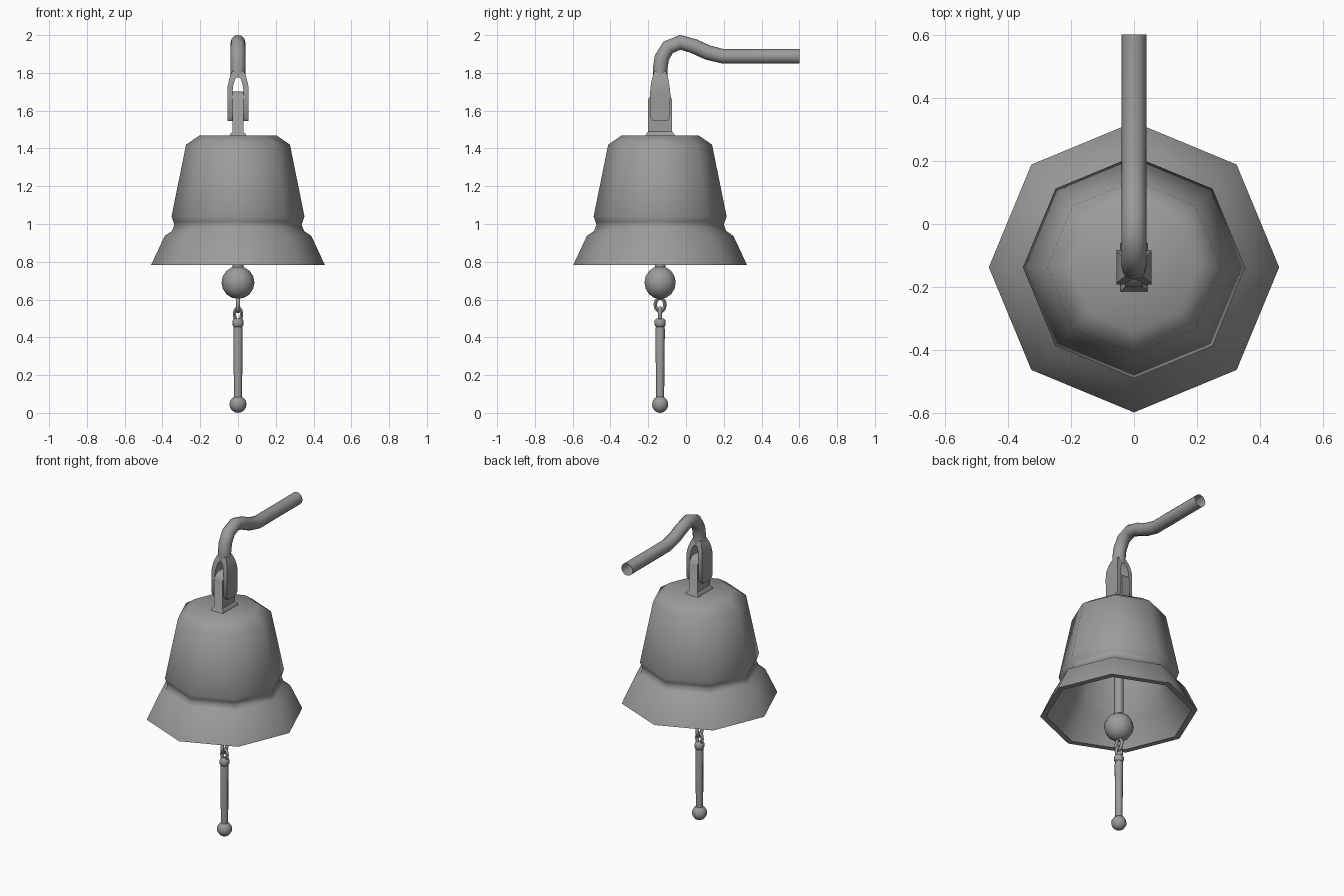
import bpy, bmesh, math
from mathutils import Vector

if "Cube" in bpy.data.objects:
    bpy.data.objects.remove(bpy.data.objects["Cube"])

CY = -0.137  # the bell hangs on this y

metal = bpy.data.materials.new("grey_metal")
metal.use_nodes = True
GREY = (0.33, 0.33, 0.33, 1)
metal.diffuse_color = GREY
metal.node_tree.nodes["Principled BSDF"].inputs["Base Color"].default_value = GREY


def finish(name, bm, angle=60):
    bmesh.ops.remove_doubles(bm, verts=bm.verts, dist=0.0005)
    bmesh.ops.recalc_face_normals(bm, faces=bm.faces)
    mesh = bpy.data.meshes.new(name)
    bm.to_mesh(mesh)
    bm.free()
    mesh.materials.append(metal)
    obj = bpy.data.objects.new(name, mesh)
    bpy.context.collection.objects.link(obj)
    bpy.ops.object.select_all(action="DESELECT")
    obj.select_set(True)
    bpy.context.view_layer.objects.active = obj
    bpy.ops.object.shade_smooth_by_angle(angle=math.radians(angle))
    return obj


def bridge(bm, rings, closed=False):
    """Join equal rings of points with quads."""
    loops = [[bm.verts.new(p) for p in ring] for ring in rings]
    pairs = list(zip(loops, loops[1:])) + ([(loops[-1], loops[0])] if closed else [])
    n = len(loops[0])
    for a, b in pairs:
        for i in range(n):
            j = (i + 1) % n
            bm.faces.new((a[i], a[j], b[j], b[i]))
    return loops


def lathe(name, profile, sides=8, angle=60):
    """Spin a (radius, z) profile around the bell axis."""
    bm = bmesh.new()
    verts = [bm.verts.new((r, CY, z)) for r, z in profile]
    edges = [bm.edges.new(pair) for pair in zip(verts, verts[1:])]
    bmesh.ops.spin(bm, geom=verts + edges, cent=(0, CY, 0), axis=(0, 0, 1),
                   angle=math.tau, steps=sides, use_merge=True)
    return finish(name, bm, angle)


def tube(name, path, radius, side, sides=8, closed=False):
    """Sweep a circle along a planar path; side is the plane's normal."""
    pts = [Vector(p) for p in path]
    side = Vector(side)
    rings = []
    for i, p in enumerate(pts):
        before = pts[i - 1] if closed or i else p
        after = pts[(i + 1) % len(pts)] if closed or i < len(pts) - 1 else p
        up = side.cross((after - before).normalized())
        rings.append([p + radius * (math.cos(a) * side + math.sin(a) * up)
                      for a in (math.tau * k / sides for k in range(sides))])
    bm = bmesh.new()
    bridge(bm, rings, closed)
    return finish(name, bm)


def box_stack(name, levels):
    """Stack rectangles (z, x0, x1, half depth) into a block."""
    bm = bmesh.new()
    loops = bridge(bm, [[(x0, CY - h, z), (x1, CY - h, z), (x1, CY + h, z), (x0, CY + h, z)]
                        for z, x0, x1, h in levels])
    bm.faces.new(loops[0])
    bm.faces.new(loops[-1])
    return finish(name, bm, 40)


def eye(name, z, half_width, half_height, wire, across):
    """Small oval link lying in the xz or yz plane."""
    path = []
    for k in range(10):
        a = math.tau * k / 10
        u, w = half_width * math.cos(a), z + half_height * math.sin(a)
        path.append((u, CY, w) if across else (0, CY + u, w))
    tube(name, path, wire, (0, 1, 0) if across else (1, 0, 0), 6, True)


# Octagonal bell shell, outside then inside
lathe("bell_shell", [
    (0, 1.468), (0.205, 1.468), (0.275, 1.42), (0.352, 1.04), (0.342, 1.012),
    (0.337, 0.996), (0.35, 0.963), (0.388, 0.937), (0.46, 0.783),
    (0.425, 0.783), (0.35, 0.93), (0.31, 0.98), (0.235, 1.40), (0, 1.42)])

# Lug on the crown of the bell, flared at the foot
box_stack("crown_lug", [
    (1.46, -0.045, 0.045, 0.08), (1.475, -0.042, 0.042, 0.075),
    (1.49, -0.029, 0.029, 0.063), (1.66, -0.029, 0.029, 0.063),
    (1.69, -0.029, 0.029, 0.045), (1.702, -0.029, 0.029, 0.025)])

# Fork arms gripping the lug
for label, s in (("left", 1), ("right", -1)):
    box_stack(f"{label}_fork_arm", [
        (z, s * x0, s * x1, h) for z, x0, x1, h in (
            (1.545, 0.03, 0.055, 0.037), (1.565, 0.03, 0.055, 0.052),
            (1.69, 0.03, 0.055, 0.054), (1.73, 0.026, 0.055, 0.05),
            (1.765, 0.016, 0.047, 0.044), (1.785, 0, 0.041, 0.038),
            (1.81, 0, 0.03, 0.03))])

# Pin through the fork and lug
lug_pin = [(x, CY, 1.62) for x in (-0.05, 0.05)]
tube("lug_pin", lug_pin, 0.02, (0, 1, 0))

# Bent hanger rod, open at the far end
hanger = [(CY, 1.775), (-0.137, 1.82), (-0.128, 1.88), (-0.095, 1.935), (-0.03, 1.962),
          (0.04, 1.942), (0.115, 1.908), (0.195, 1.888), (0.6, 1.888)]
tube("hanger_rod", [(0, y, z) for y, z in hanger], 0.039, (1, 0, 0), 12)

# Clapper: stem and ball
lathe("clapper_stem", [(0.028, 1.43), (0.028, 0.75)])


def ball(name, z, r, sides, rings):
    lathe(name, [(r * math.sin(math.pi * k / rings), z + r * math.cos(math.pi * k / rings))
                 for k in range(rings + 1)], sides)


ball("clapper_ball", 0.69, 0.087, 10, 8)

# Linked eyes between clapper and pull cord
eye("clapper_eye", 0.573, 0.026, 0.036, 0.011, False)
eye("cord_eye", 0.522, 0.019, 0.036, 0.01, True)

# Pull cord with collar and end knob
lathe("cord_collar", [(0, 0.5), (0.02, 0.5), (0.029, 0.488), (0.029, 0.465), (0.022, 0.455), (0, 0.455)])
lathe("pull_cord", [(0.02, 0.47), (0.025, 0.44), (0.021, 0.06)])
ball("cord_knob", 0.045, 0.045, 10, 8)
